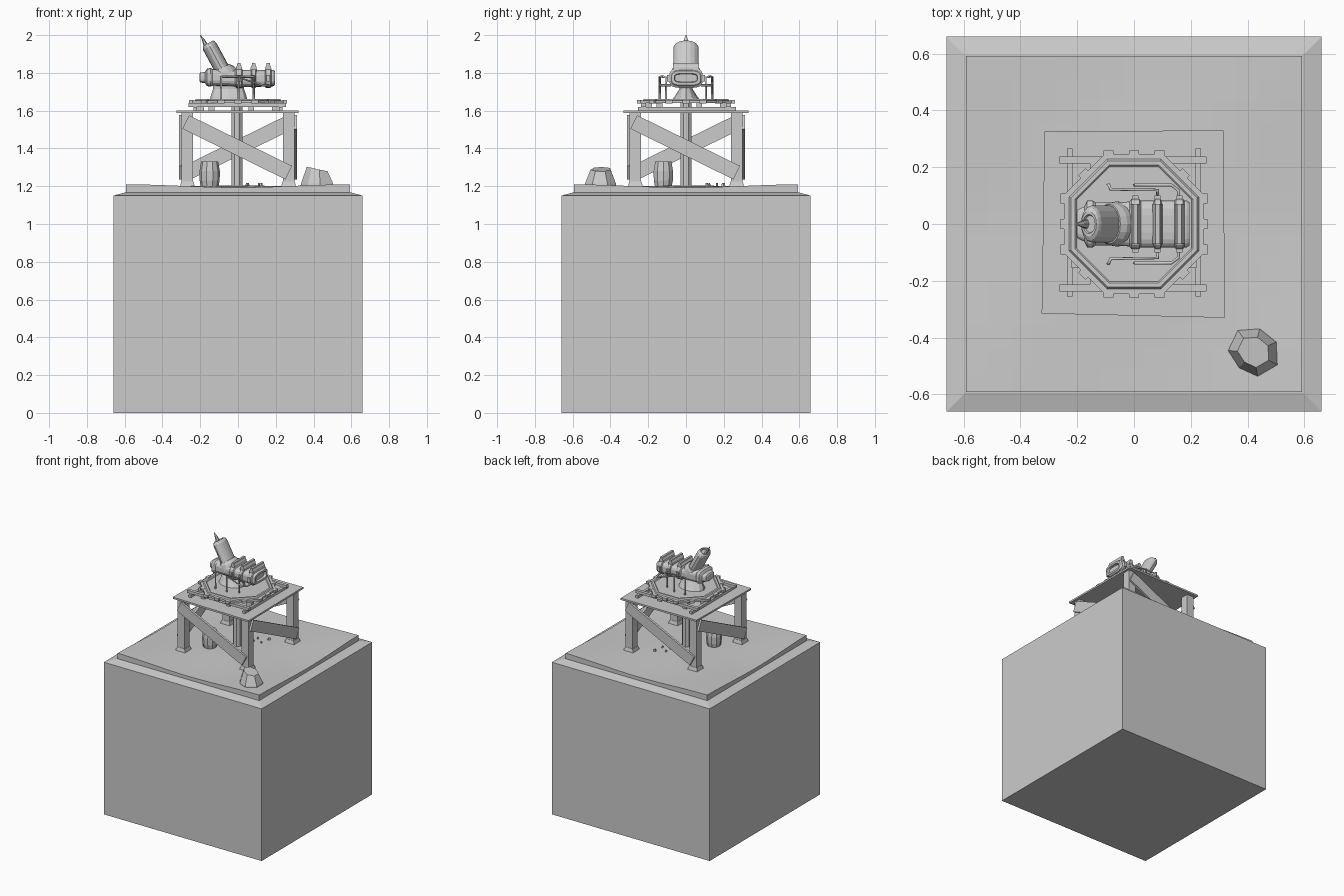
import bpy, bmesh, random
from math import sin, cos, pi, copysign
from mathutils import Vector, Matrix

if "Cube" in bpy.data.objects:
    bpy.data.objects.remove(bpy.data.objects["Cube"])

random.seed(4)


def make(name, bm):
    bmesh.ops.recalc_face_normals(bm, faces=bm.faces[:])
    me = bpy.data.meshes.new(name)
    bm.to_mesh(me)
    bm.free()
    ob = bpy.data.objects.new(name, me)
    bpy.context.collection.objects.link(ob)
    return ob


def box(name, x, y, z, turn=None):
    """Box from (min, max) ranges, optionally transformed."""
    bm = bmesh.new()
    bmesh.ops.create_cube(bm, size=1)
    for v in bm.verts:
        v.co = Vector([r[0] + (c + .5) * (r[1] - r[0]) for c, r in zip(v.co, (x, y, z))])
    if turn:
        bm.transform(turn)
    return make(name, bm)


def loft(name, loops, matrix=None):
    """Skin a list of equal-length point loops and cap both ends."""
    bm = bmesh.new()
    rings = [[bm.verts.new(p) for p in lp] for lp in loops]
    n = len(rings[0])
    for a, b in zip(rings, rings[1:]):
        for i in range(n):
            bm.faces.new((a[i], a[(i + 1) % n], b[(i + 1) % n], b[i]))
    bm.faces.new(rings[0])
    bm.faces.new(rings[-1])
    if matrix:
        bm.transform(matrix)
    return make(name, bm)


def oval(z, rx, ry, n=16, cx=0, cy=0, start=0):
    return [(cx + rx * cos(start + 2 * pi * i / n), cy + ry * sin(start + 2 * pi * i / n), z) for i in range(n)]


def slice_x(x, cz, hy, hz, n=20, p=.55):
    """Rounded-rectangle loop across the x axis."""
    out = []
    for i in range(n):
        c, s = cos(2 * pi * (i + .5) / n), sin(2 * pi * (i + .5) / n)
        out.append((x, copysign(abs(c) ** p, c) * hy, cz + copysign(abs(s) ** p, s) * hz))
    return out


def square(z, r):
    return [(-r, -r, z), (r, -r, z), (r, r, z), (-r, r, z)]


def tube(name, pts, r):
    cu = bpy.data.curves.new(name, 'CURVE')
    cu.dimensions, cu.bevel_depth, cu.bevel_resolution, cu.use_fill_caps = '3D', r, 1, True
    sp = cu.splines.new('POLY')
    sp.points.add(len(pts) - 1)
    for q, p in zip(sp.points, pts):
        q.co = (*p, 1)
    ob = bpy.data.objects.new(name, cu)
    bpy.context.collection.objects.link(ob)


# Foundation block with sloped rim
loft("foundation_block", [square(0, .66), square(1.15, .66), square(1.168, .595)])

# Uneven ground slab, 5 x 5 patches
bm = bmesh.new()
bmesh.ops.create_grid(bm, x_segments=15, y_segments=15, size=.592)
border = bmesh.ops.extrude_face_region(bm, geom=bm.faces[:])
tops = {v for v in border['geom'] if isinstance(v, bmesh.types.BMVert)}
for v in bm.verts:
    x, y = v.co.x, v.co.y
    v.co.z = 1.2 + .007 * cos(2 * pi * x / 1.2 + pi) * -cos(5 * y) + .006 * (abs(x) + abs(y) - .6) if v in tops else 1.16
make("ground_slab", bm)

# Rock and pebbles
loft("rock", [[(.42 + r * k * cos(a), -.45 + r * k * sin(a), z + dz * cos(a))
               for a, k in zip([2 * pi * i / 7 + .4 for i in range(7)], (1, .95, 1.05, 1, .85, 1, 1.1))]
              for r, z, dz in ((.09, 1.195, 0), (.086, 1.215, 0), (.056, 1.29, -.012))])
for i in range(7):
    px, py, s = .08 + random.uniform(-.05, .05), .16 + random.uniform(-.06, .06), random.uniform(.006, .012)
    loft("pebble", [oval(1.195, s, s, 5, px, py), oval(1.216, s * .6, s * .6, 5, px, py)])

# Table: four legs with feet, four diagonal braces
for k in range(4):
    turn = Matrix.Rotation(k * pi / 2, 4, 'Z')
    box("table_leg", (-.298, -.238), (-.298, -.238), (1.19, 1.59), turn)
    loft("leg_foot", [[(x - .268, y - .268, z) for x, y, z in square(h, r)]
                      for h, r in ((1.19, .042), (1.225, .032))], turn)
    a, b = Vector((-.277, -.303, 1.54)), Vector((.268, -.303, 1.272))
    d = (b - a).normalized()
    frame = Matrix((d, (0, 1, 0), d.cross(Vector((0, 1, 0))))).transposed().to_4x4()
    L = (b - a).length / 2
    box("cross_brace", (-L, L), (-.009, .009), (-.04, .04),
        turn @ Matrix.Translation((a + b) / 2) @ frame)

# Slightly crooked table top
corners = ((-.325, -.315), (.32, -.33), (.315, .33), (-.315, .325))
loft("table_top", [[(x, y, z) for x, y in corners] for z in (1.587, 1.6)])
loft("centre_post", [oval(z, .032, .032, 8, -.005, 0, pi / 8) for z in (1.19, 1.65)])

# Small barrel under the table
loft("barrel", [oval(z, r, r, 10, -.15, -.12) for z, r in
                ((1.19, .045), (1.23, .053), (1.28, .054), (1.33, .045))]
     )

# Turntable: crossed beams, octagon deck, rim tabs
for s in (-1, 1):
    box("lower_beam", (s * .226 - .01, s * .226 + .01), (-.255, .265), (1.6, 1.62))
    box("upper_beam", (-.262, .255), (s * .225 - .012, s * .225 + .012), (1.62, 1.64))
    for x in (-.14, .07):
        box("spacer_block", (x - .015, x + .015), (s * .2 - .02, s * .2 + .02), (1.6, 1.64))
        box("spacer_block", (s * .2 - .02, s * .2 + .02), (x - .015, x + .015), (1.6, 1.64))
o = cos(pi / 8)
loft("turntable_deck", [oval(z, r / o, r / o, 8, 0, 0, pi / 8) for z, r in
                        ((1.64, .247), (1.655, .247), (1.655, .228), (1.663, .222), (1.663, .208), (1.658, .203))])
for k in range(8):
    turn = Matrix.Rotation(k * pi / 4, 4, 'Z')
    for y in ((-.09, 0, .09) if k % 2 == 0 else (0,)):
        box("rim_tab", (.235, .259), (y - .018, y + .018), (1.638, 1.657), turn)

# Pedestal
loft("pedestal", [oval(z, rx, ry, 12, -.05) for z, rx, ry in
                  ((1.655, .1, .075), (1.675, .095, .06), (1.715, .082, .035), (1.75, .08, .035))])

# Engine body with tapered nose and recessed tail
loft("engine_body", [slice_x(*s) for s in (
    (-.205, 1.775, .035, .018), (-.2, 1.775, .05, .026), (-.175, 1.775, .062, .03), (-.165, 1.776, .083, .046),
    (-.145, 1.776, .083, .05), (-.135, 1.776, .076, .044), (-.03, 1.772, .078, .042), (.0, 1.77, .083, .047),
    (.185, 1.772, .083, .044), (.195, 1.773, .077, .038), (.195, 1.773, .062, .024), (.175, 1.773, .058, .02))])

# Clamp bands with ridge bar and side lugs
for x, w in ((.005, .02), (.083, .014), (.16, .018)):
    loft("clamp_band", [slice_x(x + dx * w, 1.773, .089 - e, .053 - e)
                        for dx, e in ((-1, .008), (-.7, 0), (.7, 0), (1, .008))])
    loft("ridge_bar", [[(x + a * r, b * .07, z) for a, b in ((-1, -1), (1, -1), (1, 1), (-1, 1))]
                       for z, r in ((1.815, .017), (1.832, .015), (1.84, .01), (1.852, .008))])
    for s in (-1, 1):
        box("side_lug", (x - .01, x + .01), (s * .092 - .008, s * .092 + .008), (1.755, 1.79))

# Leaning exhaust stack, oval, open top with spike
lean = Matrix.Translation((-.068, 0, 1.79)) @ Matrix.Rotation(-pi / 6.3, 4, 'Y')
loft("stack_collar", [oval(z, rx, ry, 16) for z, rx, ry in
                      ((-.02, .075, .08), (.02, .062, .076), (.04, .045, .07))], lean)
stack = loft("exhaust_stack", [oval(z, rx, ry, 16) for z, rx, ry in
                               ((0, .04, .065), (.17, .04, .065), (.182, .036, .059), (.19, .03, .045),
                                (.19, .024, .034), (.182, .02, .03))], lean)
loft("stack_spike", [oval(1.93, .016, .02, 6, -.163), oval(1.975, .008, .012, 6, -.183),
                     oval(2.0, .002, .004, 6, -.199)])

# Guard rails on both sides
for s in (-1, 1):
    tube("guard_rail", [(-.09, s * .14, 1.66), (-.09, s * .14, 1.78), (-.082, s * .122, 1.78),
                        (.083, s * .12, 1.78), (.083, s * .105, 1.775), (.083, s * .105, 1.66)], .006)
    tube("guard_rail", [(.003, s * .138, 1.66), (.003, s * .138, 1.775), (.13, s * .138, 1.735),
                        (.155, s * .12, 1.735), (.16, s * .08, 1.735)], .006)
